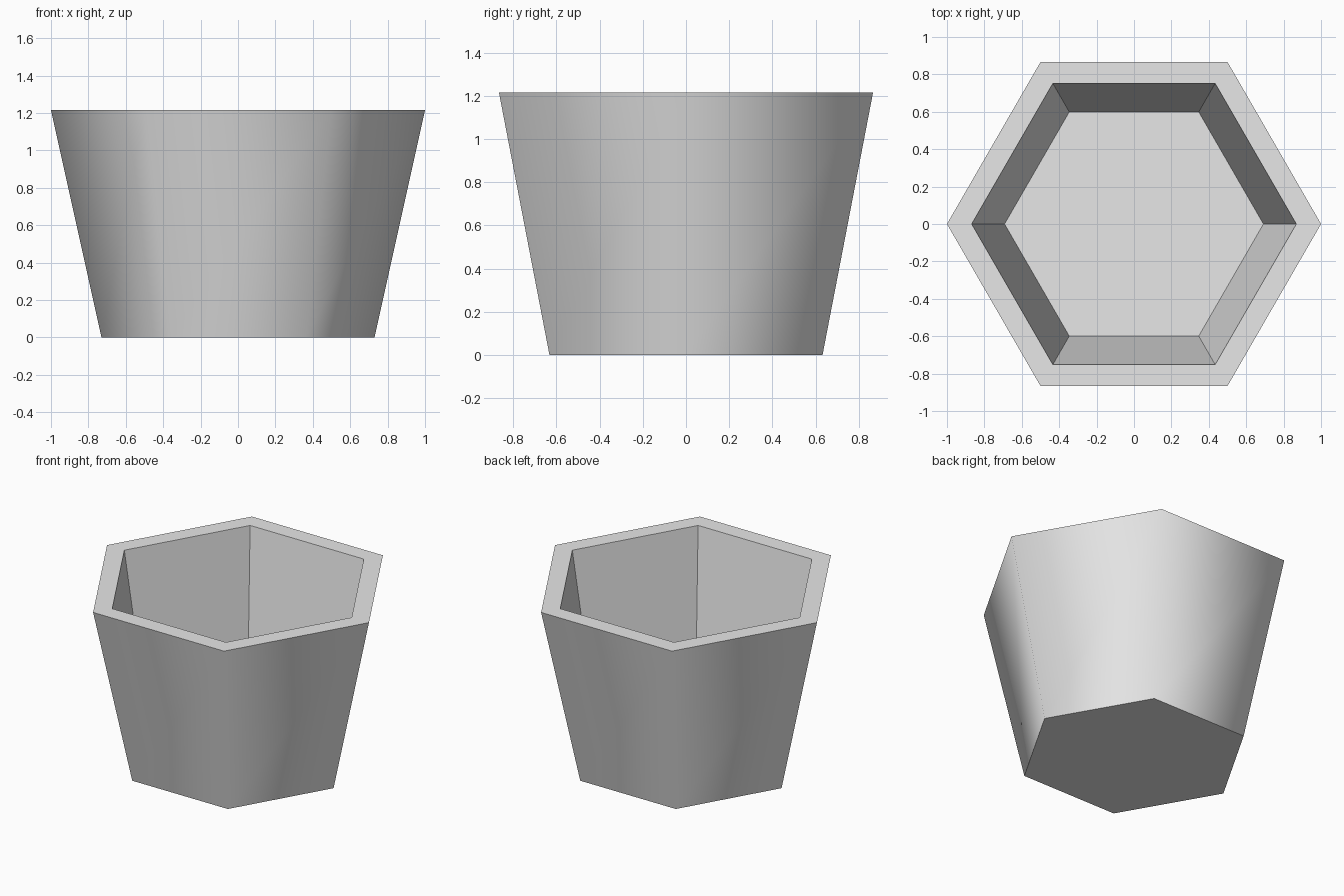
import bpy
import bmesh
from math import cos, sin, tau

cube = bpy.data.objects.get("Cube")
if cube:
    bpy.data.objects.remove(cube, do_unlink=True)

SIDES = 6
HEIGHT = 1.215
FLOOR = 0.1

# Plain light grey
grey = bpy.data.materials.new("light_grey")
grey.use_nodes = True
colour = (0.8, 0.8, 0.8, 1)
grey.diffuse_color = colour
grey.node_tree.nodes["Principled BSDF"].inputs["Base Color"].default_value = colour

# Profile from the underside, up the outer wall, over the rim, down to the floor
profile = [(0.73, 0), (1, HEIGHT), (0.868, HEIGHT), (0.692, FLOOR)]

bm = bmesh.new()
rings = [
    [bm.verts.new((r * cos(tau * i / SIDES), r * sin(tau * i / SIDES), z)) for i in range(SIDES)]
    for r, z in profile
]


def bridge(lower, upper, smooth=False):
    for i in range(SIDES):
        j = (i + 1) % SIDES
        face = bm.faces.new((lower[i], lower[j], upper[j], upper[i]))
        face.smooth = smooth


# Outer wall is softly rounded by shading; rim and inside are flat
bridge(rings[0], rings[1], smooth=True)
bridge(rings[1], rings[2])
bridge(rings[2], rings[3])

# Underside and inner floor
bm.faces.new(rings[0][::-1])
bm.faces.new(rings[3])

# Keep every edge crisp except the outer wall corners
for edge in bm.edges:
    edge.smooth = all(face.smooth for face in edge.link_faces)

mesh = bpy.data.meshes.new("hexagonal_pot")
bm.to_mesh(mesh)
bm.free()
mesh.materials.append(grey)
pot = bpy.data.objects.new("hexagonal_pot", mesh)
bpy.context.collection.objects.link(pot)
